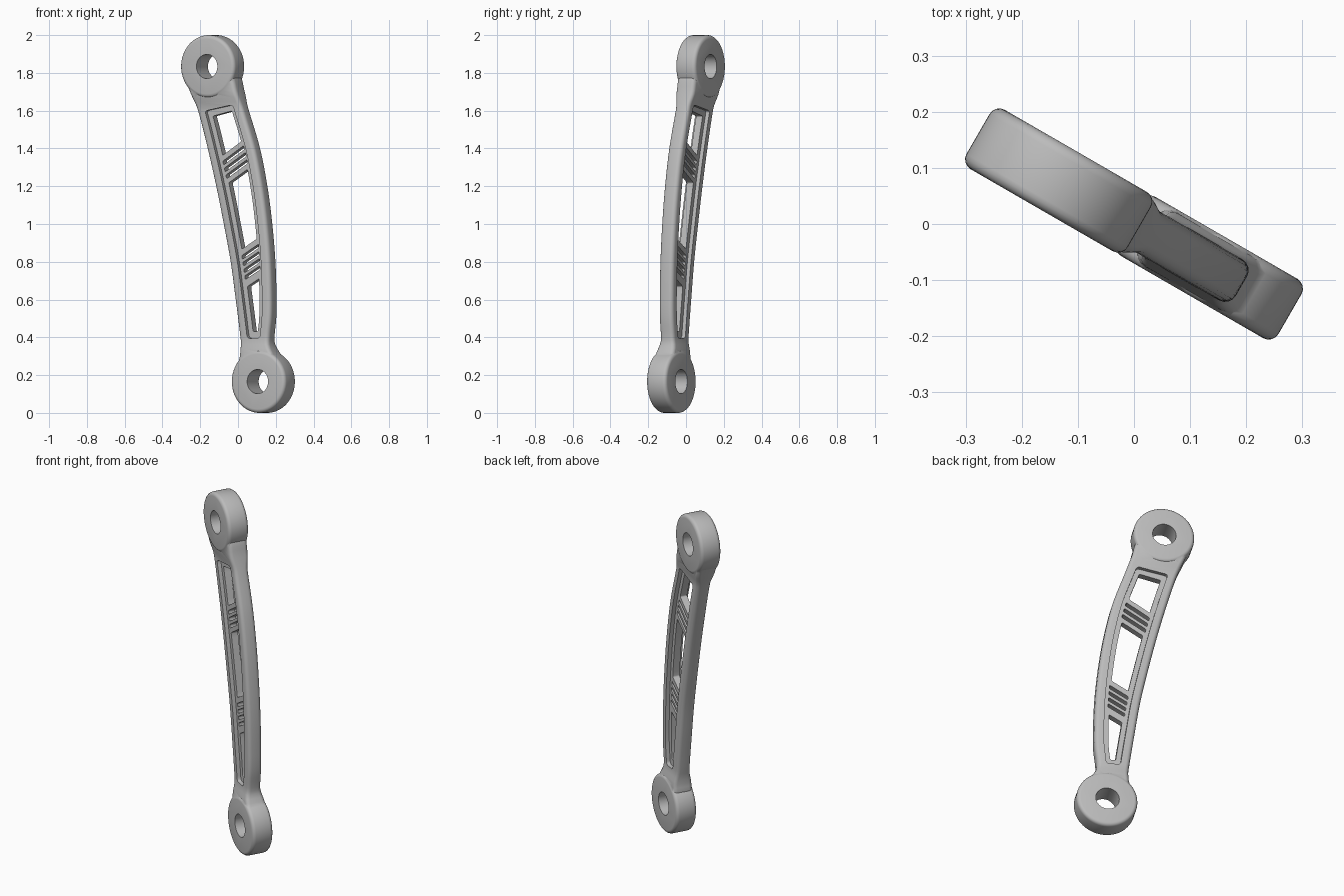
import bpy, bmesh, math
from mathutils import Matrix

if "Cube" in bpy.data.objects:
    bpy.data.objects.remove(bpy.data.objects["Cube"])

grey = bpy.data.materials.new("satin_grey")
grey.diffuse_color = (0.5, 0.5, 0.5, 1)
grey.use_nodes = True
grey.node_tree.nodes["Principled BSDF"].inputs["Base Color"].default_value = grey.diffuse_color

BOSS_R, BOSS_H, HOLE_R = 0.166, 0.061, 0.064
BOSSES = {"upper_boss": (-0.155, 1.834), "lower_boss": (0.155, 0.166)}

# Arm outline: height, left edge, right edge
EDGES = [(0.2, .05, .25), (0.27, .03, .262), (0.31, .036, .238), (0.36, .036, .21),
         (0.4, .03, .208), (0.5, .016, .219), (0.6, .001, .221), (0.8, -.03, .214),
         (1.0, -.072, .195), (1.2, -.118, .165), (1.4, -.17, .12), (1.6, -.229, .052),
         (1.7, -.27, .018), (1.77, -.298, .0), (1.83, -.29, -.03)]


def edge(z, k):
    """Smooth (Hermite) interpolation of an outline column."""
    i = max(j for j in range(len(EDGES) - 1) if EDGES[j][0] <= z + 1e-9 or j == 0)
    slope = lambda a, b: (EDGES[b][k] - EDGES[a][k]) / (EDGES[b][0] - EDGES[a][0])
    tangent = lambda j: slope(max(j - 1, 0), min(j + 1, len(EDGES) - 1))
    h = EDGES[i + 1][0] - EDGES[i][0]
    t = (z - EDGES[i][0]) / h
    return ((2*t**3 - 3*t**2 + 1) * EDGES[i][k] + (t**3 - 2*t**2 + t) * h * tangent(i)
            + (3*t**2 - 2*t**3) * EDGES[i + 1][k] + (t**3 - t**2) * h * tangent(i + 1))


def make(name, bm):
    bmesh.ops.recalc_face_normals(bm, faces=bm.faces)
    mesh = bpy.data.meshes.new(name)
    bm.to_mesh(mesh)
    bm.free()
    mesh.materials.append(grey)
    ob = bpy.data.objects.new(name, mesh)
    bpy.context.collection.objects.link(ob)
    return ob


def combine(target, other, operation):
    mod = target.modifiers.new("combine", 'BOOLEAN')
    mod.operation, mod.solver, mod.object = operation, 'EXACT', other
    bpy.context.view_layer.objects.active = target
    bpy.ops.object.modifier_apply(modifier=mod.name)
    bpy.data.objects.remove(other, do_unlink=True)


def disc(name, u, z, r, half, bevel=0):
    bm = bmesh.new()
    turn = Matrix.Translation((u, 0, z)) @ Matrix.Rotation(math.pi / 2, 4, 'X')
    bmesh.ops.create_cone(bm, cap_ends=True, segments=64, radius1=r, radius2=r,
                          depth=2 * half, matrix=turn)
    if bevel:
        rim = [e for e in bm.edges if any(len(f.verts) > 4 for f in e.link_faces)]
        bmesh.ops.bevel(bm, geom=rim, offset=bevel, segments=4, profile=0.5, affect='EDGES')
    return make(name, bm)


def strip(name, inset, zb, zt, slope_b, slope_t, v0, v1, radius):
    """Prism that follows the arm, inset from both edges, with slanted ends."""
    def side(k, s):
        ends = []
        for z, slope in ((zb, slope_b), (zt, slope_t)):
            half = (edge(z, 2) - edge(z, 1)) / 2 - inset
            ends.append(z + s * slope * half)
        n = max(1, int((ends[1] - ends[0]) / 0.03))
        zs = [ends[0] + (ends[1] - ends[0]) * i / n for i in range(n + 1)]
        return [(edge(z, k) - s * inset, z) for z in zs]
    points = side(1, -1) + side(2, 1)[::-1]
    bm = bmesh.new()
    face = bm.faces.new([bm.verts.new((u, v0, z)) for u, z in points])
    new = bmesh.ops.extrude_face_region(bm, geom=[face])["geom"]
    bmesh.ops.translate(bm, vec=(0, v1 - v0, 0),
                        verts=[g for g in new if isinstance(g, bmesh.types.BMVert)])
    bmesh.ops.recalc_face_normals(bm, faces=bm.faces)
    corners = [e for e in bm.edges if abs(e.verts[0].co.y - e.verts[1].co.y) > 1e-4
               and e.calc_face_angle(0) > 0.6]
    bmesh.ops.bevel(bm, geom=corners, offset=radius, segments=3, profile=0.5, affect='EDGES')
    return make(name, bm)


# Arm: rounded sections lofted along the height, thicker where it meets the bosses
def section(z):
    a, b = edge(z, 1), edge(z, 2)
    near = max((z - 1.61) / 0.09, (0.4 - z) / 0.09)
    t = min(max(near, 0), 1)
    h = 0.042 + 0.014 * t * t * (3 - 2 * t)
    r = 0.022
    ring = []
    for cu, cv, start in ((b - r, h - r, 0), (a + r, h - r, 90),
                          (a + r, r - h, 180), (b - r, r - h, 270)):
        for i in range(5):
            ang = math.radians(start + 22.5 * i)
            ring.append((cu + r * math.cos(ang), cv + r * math.sin(ang), z))
    return ring


bm = bmesh.new()
rings = [[bm.verts.new(p) for p in section(0.2 + 1.63 * i / 80)] for i in range(81)]
for lo, hi in zip(rings, rings[1:]):
    for i in range(len(lo)):
        j = (i + 1) % len(lo)
        bm.faces.new((lo[i], lo[j], hi[j], hi[i]))
bm.faces.new(rings[0])
bm.faces.new(rings[-1])
link = make("link_arm", bm)

# Round bosses with through holes
for name, (u, z) in BOSSES.items():
    combine(link, disc(name, u, z, BOSS_R, BOSS_H, 0.02), 'UNION')
for u, z in BOSSES.values():
    combine(link, disc("hole_cutter", u, z, HOLE_R, 0.2), 'DIFFERENCE')

# Shallow pocket on both faces, leaving a web in the middle
for s in (-1, 1):
    combine(link, strip("pocket_cutter", 0.05, 0.395, 1.615, 0, 0.18,
                        s * 0.02, s * 0.2, 0.015), 'DIFFERENCE')

# Windows through the web: bottom, top, end slopes
for zb, zt, sb, st in ((1.40, 1.585, 0.55, 0.22), (0.894, 1.254, 0.55, 0.55),
                       (0.43, 0.69, 0, 0.55)):
    combine(link, strip("window_cutter", 0.078, zb, zt, sb, st, -0.2, 0.2, 0.006), 'DIFFERENCE')

# Slanted slots between the windows
for z in (1.364, 1.327, 1.29, 0.853, 0.816, 0.779, 0.742):
    combine(link, strip("slot_cutter", 0.07, z - 0.01, z + 0.01, 0.55, 0.55,
                        -0.2, 0.2, 0.006), 'DIFFERENCE')

# Smooth shading and final turn
link.rotation_euler.z = math.radians(-30)
bpy.ops.object.select_all(action='DESELECT')
link.select_set(True)
bpy.context.view_layer.objects.active = link
bpy.ops.object.shade_smooth_by_angle(angle=math.radians(35))
